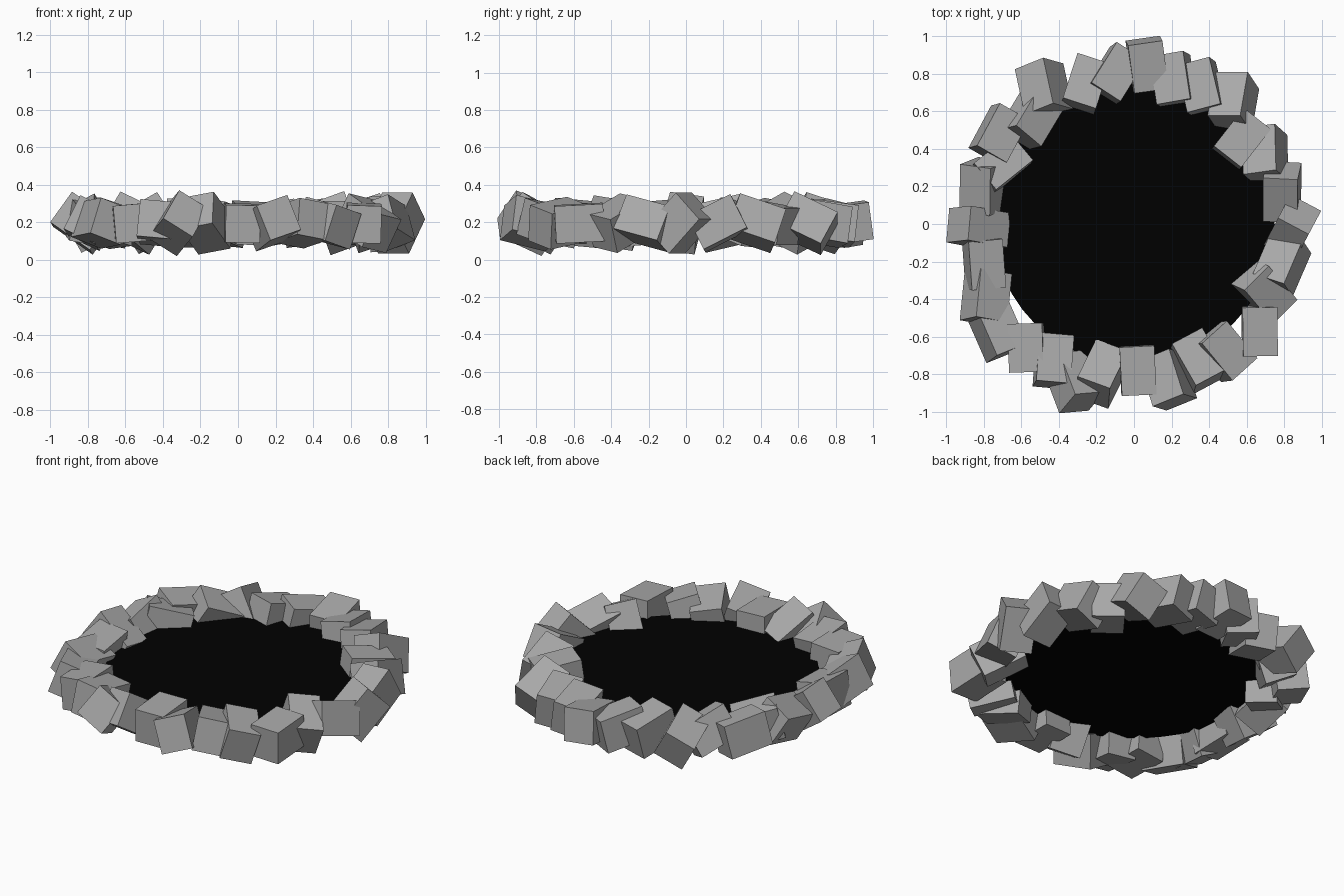
import bpy
from math import radians

MID = 0.195                    # height of ring centre
BLOCK = (0.185, 0.26, 0.20)    # common block size


def material(name, shade):
    mat = bpy.data.materials.new(name)
    mat.diffuse_color = (shade, shade, shade, 1)
    return mat


# dark pool disc filling the ring
bpy.ops.mesh.primitive_cylinder_add(vertices=48, radius=0.75, depth=0.004, location=(0, 0, MID))
disc = bpy.context.object
disc.name = "dark_disc"
disc.data.materials.append(material("black", 0.0))

# stones of the rim: x, y, then tilt in degrees about x, y, z
stone_grey = material("stone_grey", 0.4)
right_half = [
    (0.07, 0.85, 8, 3, 8), (0.21, 0.77, -8, -10, 10), (0.36, 0.73, -10, -8, 15),
    (0.53, 0.65, -27, -20, 0), (0.57, 0.45, -8, 0, -38), (0.70, 0.37, -20, -18, 8),
    (0.79, 0.17, 27, -5, -3), (0.84, -0.03, 45, 0, -28), (0.79, -0.21, -15, -20, -18),
    (0.69, -0.36, 25, 10, 45), (0.67, -0.57, 3, 2, 1), (0.48, -0.68, 10, 15, 42),
    (0.34, -0.73, -10, 10, 28), (0.18, -0.83, -14, -18, 22), (0.02, -0.78, 2, 1, 3),
]
left_half = [
    (-0.17, -0.80, -32, -10, -20), (-0.32, -0.84, -28, 32, 5), (-0.43, -0.73, -10, 5, -5),
    (-0.57, -0.66, 0, -5, 2), (-0.73, -0.57, -5, 20, 22), (-0.79, -0.39, -10, 25, -10),
    (-0.80, -0.21, 5, 10, 5), (-0.83, -0.02, 35, 8, 85), (-0.80, 0.20, 15, -28, -8),
    (-0.71, 0.31, -15, -5, -50), (-0.72, 0.48, -10, 10, -30), (-0.55, 0.56, -25, 20, -40),
    (-0.48, 0.72, -20, -28, 22), (-0.26, 0.74, -15, 0, -18), (-0.10, 0.80, -12, 5, -33),
]
for i, (x, y, *tilt) in enumerate(right_half + left_half):
    bpy.ops.mesh.primitive_cube_add(size=1, location=(x, y, MID),
                                    rotation=[radians(a) for a in tilt])
    stone = bpy.context.object
    stone.name = f"rim_stone_{i + 1}"
    stone.scale = BLOCK
    stone.data.materials.append(stone_grey)
